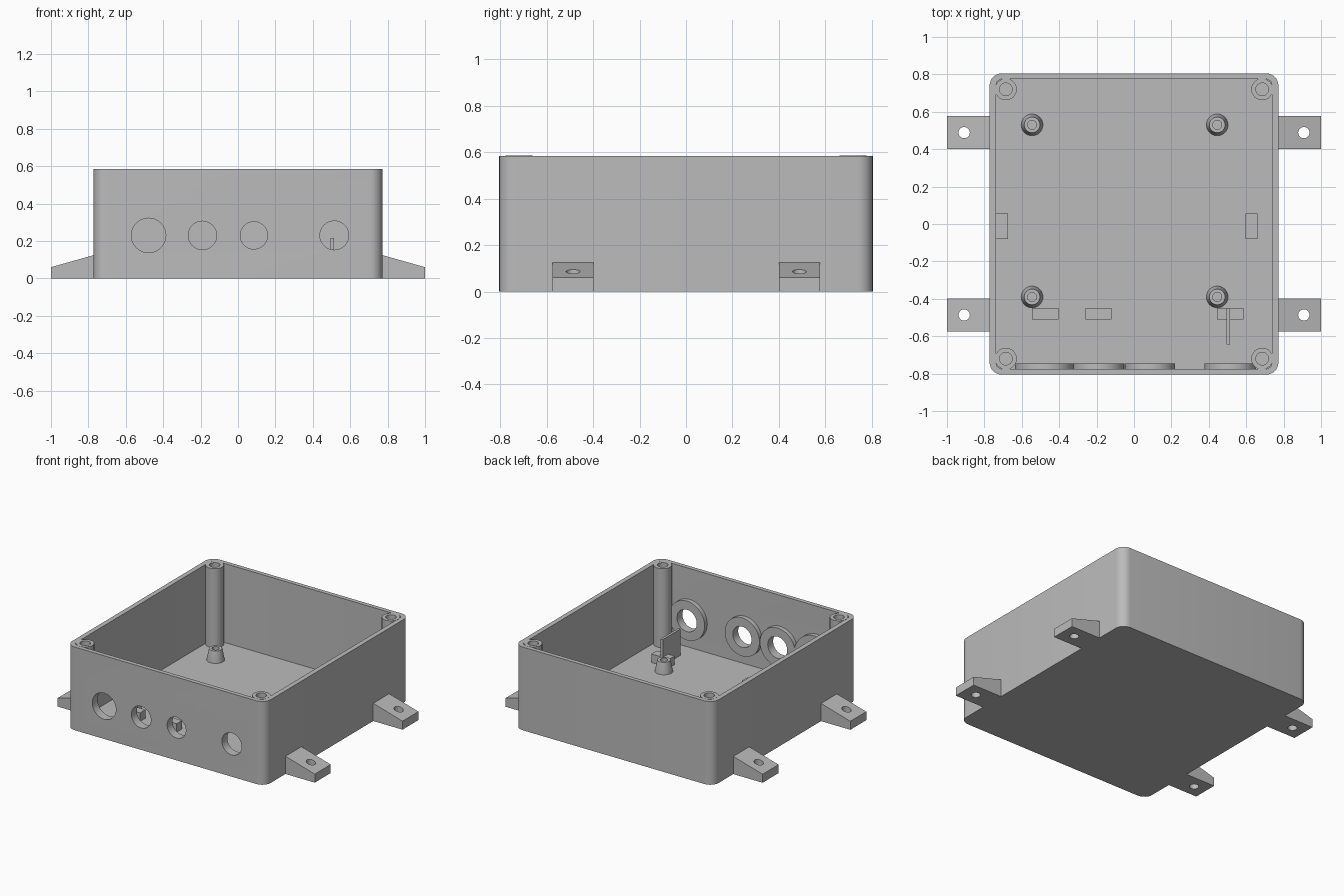
import bpy, bmesh
from math import pi, cos, sin, radians
from mathutils import Matrix, Vector

cube = bpy.data.objects.get("Cube")
if cube:
    bpy.data.objects.remove(cube, do_unlink=True)

grey = bpy.data.materials.new("matte grey plastic")
grey.use_nodes = True
grey.diffuse_color = (0.5, 0.5, 0.5, 1)
grey.node_tree.nodes["Principled BSDF"].inputs["Base Color"].default_value = grey.diffuse_color

HEIGHT, FLOOR = 0.585, 0.03


def finish(name, bm):
    bmesh.ops.recalc_face_normals(bm, faces=bm.faces)
    mesh = bpy.data.meshes.new(name)
    bm.to_mesh(mesh)
    bm.free()
    mesh.materials.append(grey)
    obj = bpy.data.objects.new(name, mesh)
    bpy.context.collection.objects.link(obj)
    return obj


def prism(name, points, depth):
    """Extrude a closed 3D outline along the vector depth."""
    bm = bmesh.new()
    face = bm.faces.new([bm.verts.new(p) for p in points])
    result = bmesh.ops.extrude_face_region(bm, geom=[face])
    verts = [v for v in result["geom"] if isinstance(v, bmesh.types.BMVert)]
    bmesh.ops.translate(bm, verts=verts, vec=Vector(depth))
    # The extrusion keeps the starting face, so the solid is closed
    return finish(name, bm)


def box(name, x0, x1, y0, y1, z0, z1):
    return prism(name, [(x0, y0, z0), (x1, y0, z0), (x1, y1, z0), (x0, y1, z0)], (0, 0, z1 - z0))


def rounded_outline(hx, hy, r, z, steps=8):
    points = []
    for i, (sx, sy) in enumerate([(1, 1), (-1, 1), (-1, -1), (1, -1)]):
        for k in range(steps + 1):
            a = (i + k / steps) * pi / 2
            points.append((sx * (hx - r) + r * cos(a), sy * (hy - r) + r * sin(a), z))
    return points


def cylinder(name, radius, depth, matrix):
    bm = bmesh.new()
    bmesh.ops.create_cone(bm, cap_ends=True, segments=40, radius1=radius, radius2=radius,
                          depth=depth, matrix=matrix)
    return finish(name, bm)


def lathe(name, profile, closed, matrix):
    """Spin (radius, height) points around the local z axis."""
    bm = bmesh.new()
    verts = [bm.verts.new((r, 0, z)) for r, z in profile]
    pairs = list(zip(verts, verts[1:]))
    if closed:
        pairs.append((verts[-1], verts[0]))
    edges = [bm.edges.new(p) for p in pairs]
    bmesh.ops.spin(bm, geom=verts + edges, axis=(0, 0, 1), cent=(0, 0, 0), angle=2 * pi, steps=40)
    bmesh.ops.remove_doubles(bm, verts=bm.verts, dist=0.0001)
    bmesh.ops.transform(bm, matrix=matrix, verts=bm.verts)
    return finish(name, bm)


def cut(obj, cutter):
    mod = obj.modifiers.new("cut", "BOOLEAN")
    mod.operation, mod.solver, mod.object = "DIFFERENCE", "EXACT", cutter
    bpy.context.view_layer.objects.active = obj
    bpy.ops.object.modifier_apply(modifier=mod.name)
    bpy.data.objects.remove(cutter, do_unlink=True)


def smooth(obj):
    bpy.ops.object.select_all(action="DESELECT")
    obj.select_set(True)
    bpy.context.view_layer.objects.active = obj
    bpy.ops.object.shade_smooth_by_angle(angle=radians(30))


parts = []

# Open box with rounded corners
shell = prism("box_shell", rounded_outline(0.772, 0.805, 0.065, 0), (0, 0, HEIGHT))
cavity = prism("cavity_cutter", rounded_outline(0.738, 0.775, 0.035, FLOOR), (0, 0, 1))
cut(shell, cavity)
parts.append(shell)

# Cable holes in the front wall, each with a raised ring inside
turn = Matrix.Rotation(-pi / 2, 4, "X")
for x, radius, ring in [(-0.478, 0.092, 0.158), (-0.19, 0.076, 0.137),
                        (0.085, 0.073, 0.135), (0.515, 0.077, 0.138)]:
    cut(shell, cylinder("hole_cutter", radius, 0.2, Matrix.Translation((x, -0.79, 0.23)) @ turn))
    parts.append(lathe("cable_hole_ring",
                       [(radius, 0), (ring, 0), (ring, 0.033), (radius, 0.033)], True,
                       Matrix.Translation((x, -0.778, 0.23)) @ turn))

# Screw posts in the corners, with blind holes
for sx in (-1, 1):
    for sy in (-1, 1):
        parts.append(lathe("corner_screw_post",
                           [(0, 0.01), (0.058, 0.01), (0.058, HEIGHT + 0.001),
                            (0.034, HEIGHT + 0.001), (0.034, 0.2), (0, 0.2)], False,
                           Matrix.Translation((sx * 0.685, sy * 0.72, 0))))

# Tapered board standoffs
for x in (-0.545, 0.445):
    for y in (-0.39, 0.53):
        parts.append(lathe("board_standoff",
                           [(0, 0.01), (0.058, 0.01), (0.058, FLOOR), (0.042, 0.11),
                            (0.024, 0.11), (0.024, 0.04), (0, 0.04)], False,
                           Matrix.Translation((x, y, 0))))

# Sloped mounting tabs with screw holes
for sx in (-1, 1):
    for y in (-0.575, 0.4):
        outline = [(sx * px, y, pz) for px, pz in [(0.76, 0), (1, 0), (1, 0.06), (0.76, 0.128)]]
        tab = prism("mounting_tab", outline, (0, 0.177, 0))
        cut(tab, cylinder("tab_hole_cutter", 0.03, 0.6,
                          Matrix.Translation((sx * 0.908, y + 0.0885, 0))))
        parts.append(tab)

# Support blocks on the floor
for x in (-0.545, -0.26, 0.445):
    parts.append(box("front_support_block", x, x + 0.14, -0.51, -0.45, 0.01, 0.09))
for x in (-0.74, 0.595):
    parts.append(box("side_support_block", x, x + 0.066, -0.08, 0.055, 0.01, 0.09))

# Thin upright fin beside the right-hand cable hole
parts.append(box("divider_fin", 0.495, 0.512, -0.645, -0.45, 0.01, 0.215))

for part in parts:
    smooth(part)
